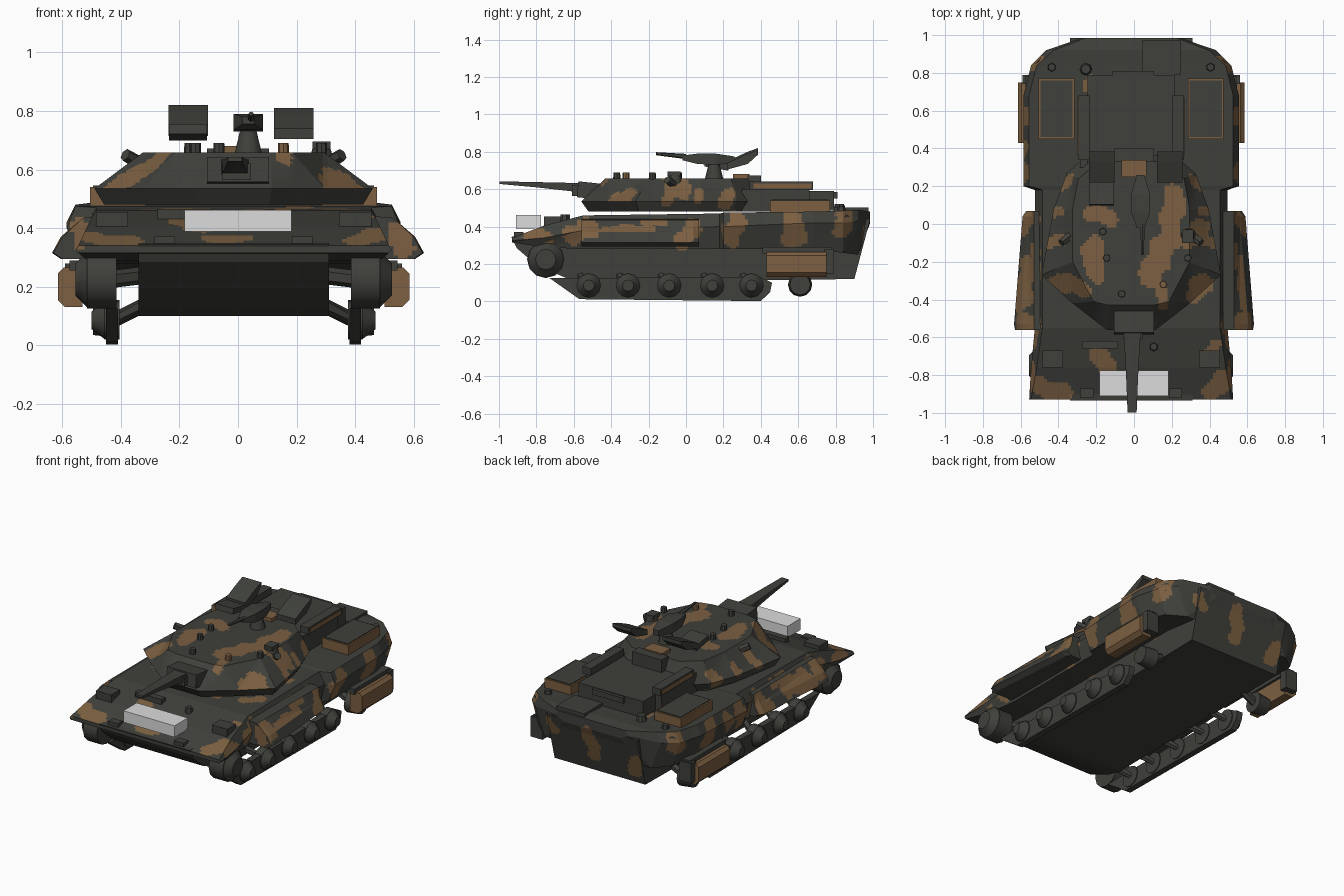
import bpy, bmesh, math
from mathutils import Vector, Matrix

cube = bpy.data.objects.get("Cube")
if cube:
    bpy.data.objects.remove(cube)

CX = -0.015


def material(name, colour):
    m = bpy.data.materials.new(name)
    m.use_nodes = True
    m.diffuse_color = (*colour, 1)
    m.node_tree.nodes["Principled BSDF"].inputs["Base Color"].default_value = (*colour, 1)
    return m


DARK = material("dark olive", (0.05, 0.052, 0.044))
BROWN = material("camouflage brown", (0.2, 0.115, 0.053))
PALE = material("pale grey", (0.72, 0.72, 0.72))

# Camouflage blotches: capsules (a, b, a, b, radius) on the plan, the sides and the ends
PLAN = [(-.22, .06, -.13, .03, .045), (-.2, -.26, -.22, -.12, .055), (-.36, -.3, -.26, -.35, .04),
        (.22, .16, .18, -.08, .055), (.17, -.1, .08, -.28, .065), (.15, -.43, .15, -.36, .03),
        (.3, -.08, .36, -.02, .05), (.38, -.32, .32, -.38, .04),
        (-.18, -.71, -.14, -.75, .06), (-.5, -.86, -.38, -.9, .05), (.42, -.88, .48, -.82, .05),
        (.4, -.7, .43, -.64, .03), (-.1, -.87, .02, -.87, .03),
        (-.24, .73, -.22, .74, .04), (.6, -.5, .57, -.2, .03), (-.6, -.42, -.6, -.25, .04),
        (-.58, -.03, -.58, .04, .04)]
SIDE = [(-.33, .54, -.3, .58, .035), (-.11, .53, -.07, .62, .03), (.06, .55, .07, .58, .025),
        (.2, .52, .24, .58, .035), (-.6, .36, -.52, .39, .055), (-.02, .32, .04, .4, .045),
        (.24, .34, .27, .43, .05), (.58, .34, .57, .44, .06), (.83, .38, .85, .46, .045),
        (-.84, .35, -.74, .345, .035), (-.22, .43, -.12, .42, .02)]
# Extra blotches on the -x flank
FLANK = [(-.4, .36, -.22, .39, .06), (.0, .35, .06, .33, .05), (.36, .36, .4, .42, .04)]
REAR = [(.0, .24, .02, .38, .05), (-.28, .2, -.3, .26, .05), (.28, .34, .3, .37, .04)]
FRONT = [(.54, .39, .57, .33, .035), (-.54, .4, -.54, .35, .03)]


def near(p, q, blobs):
    for a, b, c, d, r in blobs:
        start, line = Vector((a, b)), Vector((c - a, d - b))
        t = max(0, min(1, (Vector((p, q)) - start).dot(line) / max(line.length_squared, 1e-6)))
        wobble = 1 + 0.18 * math.sin(p * 45 + q * 31)
        if (Vector((p, q)) - start - line * t).length < r * wobble:
            return True
    return False


def paint(bm, step=0.016):
    # Cut the skin into a fine grid, then colour cells by position and direction
    for axis in range(3):
        lo = min(v.co[axis] for v in bm.verts)
        hi = max(v.co[axis] for v in bm.verts)
        normal = Vector([float(i == axis) for i in range(3)])
        for k in range(1, int((hi - lo) / step) + 1):
            bmesh.ops.bisect_plane(bm, geom=bm.verts[:] + bm.edges[:] + bm.faces[:],
                                   plane_co=normal * (lo + k * step - 0.0037), plane_no=normal)
    bm.normal_update()
    for f in bm.faces:
        c, n = f.calc_center_median(), f.normal
        if n.z < -0.5:
            continue
        hit = n.z > 0.5 and near(c.x, c.y, PLAN)
        hit = hit or (abs(n.x) > 0.4 and near(c.y, c.z, SIDE))
        hit = hit or (n.x < -0.4 and near(c.y, c.z, FLANK))
        hit = hit or (n.y > 0.5 and near(c.x, c.z, REAR))
        hit = hit or (n.y < -0.5 and near(c.x, c.z, FRONT))
        f.material_index = int(hit)


def finish(name, bm, mat=DARK, camo=False, smooth=False, shift=CX):
    bmesh.ops.translate(bm, verts=bm.verts, vec=(shift, 0, 0))
    bmesh.ops.recalc_face_normals(bm, faces=bm.faces)
    if camo:
        paint(bm)
    mesh = bpy.data.meshes.new(name)
    bm.to_mesh(mesh)
    bm.free()
    ob = bpy.data.objects.new(name, mesh)
    bpy.context.collection.objects.link(ob)
    mesh.materials.append(mat)
    if camo:
        mesh.materials.append(BROWN)
    if smooth:
        bpy.ops.object.select_all(action='DESELECT')
        ob.select_set(True)
        bpy.context.view_layer.objects.active = ob
        bpy.ops.object.shade_smooth_by_angle(angle=math.radians(40))


def loft(name, rings, mat=DARK, **kw):
    bm = bmesh.new()
    loops = [[bm.verts.new(p) for p in ring] for ring in rings]
    for a, b in zip(loops, loops[1:]):
        for i in range(len(a)):
            j = (i + 1) % len(a)
            bm.faces.new((a[i], a[j], b[j], b[i]))
    bm.faces.new(loops[0])
    bm.faces.new(loops[-1])
    finish(name, bm, mat, **kw)


def bar(name, x, sections, **kw):
    # Square-sided bar along y; each section is y, half width, low z, high z
    loft(name, [[(x - w, y, lo), (x + w, y, lo), (x + w, y, hi), (x - w, y, hi)]
                for y, w, lo, hi in sections], **kw)


def box(name, x, y, z, mat=DARK, tilt=0, **kw):
    bm = bmesh.new()
    bmesh.ops.create_cube(bm, size=1)
    for v in bm.verts:
        v.co = Vector((v.co.x * (x[1] - x[0]), v.co.y * (y[1] - y[0]), v.co.z * (z[1] - z[0])))
    bmesh.ops.rotate(bm, verts=bm.verts, matrix=Matrix.Rotation(math.radians(tilt), 3, 'X'))
    bmesh.ops.translate(bm, verts=bm.verts, vec=(sum(x) / 2, sum(y) / 2, sum(z) / 2))
    finish(name, bm, mat, **kw)


def rod(name, a, b, r1, r2, sides=10, mat=DARK):
    a, b = Vector(a), Vector(b)
    bm = bmesh.new()
    bmesh.ops.create_cone(bm, cap_ends=True, segments=sides, radius1=r1, radius2=r2, depth=(b - a).length)
    turn = (b - a).to_track_quat('Z', 'Y').to_matrix()
    bmesh.ops.rotate(bm, verts=bm.verts, matrix=turn)
    bmesh.ops.translate(bm, verts=bm.verts, vec=(a + b) / 2)
    finish(name, bm, mat, smooth=True)


def mirrored(half):
    return half + [(-p[0], *p[1:]) for p in reversed(half)]


# Upper hull: y, three heights, three half widths
sections = [(-.93, .315, .325, .34, .53, .54, .53), (-.76, .29, .34, .405, .5, .53, .5),
            (-.55, .28, .38, .46, .48, .51, .47), (.18, .28, .4, .47, .48, .51, .47),
            (.2, .28, .4, .475, .52, .57, .54), (.68, .28, .42, .48, .52, .57, .54),
            (.84, .26, .42, .485, .48, .53, .5), (.92, .25, .43, .49, .38, .45, .41),
            (.985, .42, .45, .48, .2, .26, .24)]
loft("upper_hull", [mirrored([(s[4 + i], s[0], s[1 + i]) for i in range(3)]) for s in sections], camo=True)

# Lower hull tub
tub = [(-.935, .345), (-.905, .285), (-.8, .195), (-.64, .125), (-.54, .1),
       (.9, .12), (.985, .44), (.6, .46), (-.6, .4)]
loft("lower_hull", [[(x, y, z) for y, z in tub] for x in (-.325, .325)], camo=True)

# Turret shell
plan = [(.13, -.56), (.31, -.42), (.475, -.27), (.41, .08), (.34, .27), (.2, .39)]
top = [(.12, -.43), (.2, -.41), (.31, -.2), (.31, .08), (.28, .24), (.17, .33)]
loft("turret", [mirrored([(x * .93, y * .93, .48) for x, y in plan]),
                mirrored([(x, y, .535) for x, y in plan]),
                mirrored([(x, y, .658) for x, y in top])], camo=True)
box("turret_bustle", (-.23, .23), (.3, .79), (.485, .59))
box("bustle_rear_rail", (-.1, .12), (.77, .81), (.55, .585))

# Main gun and mantlet
box("mantlet", (-.09, .12), (-.58, -.44), (.55, .635), tilt=-6)
box("mantlet_recess", (-.04, .06), (-.61, -.5), (.565, .62))
bar("gun_barrel", .005, [(-.54, .05, .575, .635), (-.62, .042, .59, .634),
                         (-.8, .032, .61, .638), (-.998, .024, .628, .642)])

# Roof sights, studs and vents
for i, (x, y) in enumerate([(-.15, -.04), (-.13, -.18), (-.05, -.37), (.17, -.32), (.3, -.18)]):
    rod("roof_stud", (x, y, .64), (x, y, .69), .02, .018, 8, BROWN if i == 3 else DARK)
rod("commander_cupola", (.3, -.06, .63), (.3, -.06, .68), .045, .03)
box("cupola_sight", (.27, .33), (-.1, -.03), (.67, .695))
box("gunner_hatch", (-.05, .08), (.25, .34), (.64, .68), BROWN)
box("hatch_rear_box", (-.09, .12), (.33, .4), (.59, .672))

# Roof weapon station with its raised panels
rod("weapon_pedestal", (.05, .15, .65), (.05, .15, .75), .05, .025)
bar("weapon_body", .05, [(-.02, .02, .755, .78), (.06, .05, .735, .79),
                         (.16, .05, .73, .79), (.26, .02, .74, .775)])
rod("weapon_barrel", (.06, 0, .775), (.06, -.16, .79), .014, .008, 6)
for name, x, rise in (("left_panel", .205, 0), ("right_panel", -.155, .01)):
    bar(name, x, [(.22, .067, .705 + rise, .74 + rise), (.33, .067, .735 + rise, .79 + rise),
                  (.385, .067, .785 + rise, .81 + rise)])
box("right_panel_front", (-.22, -.09), (.1, .23), (.71, .745), tilt=-10)

# Pale block on the front slope
box("front_block", (-.183, .183), (-.91, -.775), (.388, .462), PALE, shift=0)

for s in (-1, 1):
    def span(a, b):
        return tuple(sorted((s * a, s * b)))

    # Flared side skirts
    rings = []
    for y, out in ((-.56, .63), (-.53, .635), (.04, .59), (.07, .57)):
        rings.append([(s * x, y, z) for x, z in
                      [(.47, .44), (.53, .435), (out - .03, .37), (out, .315), (out - .03, .295), (.47, .295)]])
    loft("side_skirt", rings, camo=True, shift=0)

    # Front fender lamps, tow hooks and turret launchers
    box("fender_lamp", span(.36, .47), (-.76, -.67), (.4, .455))
    box("tow_hook", span(.2, .27), (-.92, -.87), (.345, .372))
    rod("turret_launcher", (s * .32, -.06, .62), (s * .37, -.1, .65), .025, .022, 6)

    # Storage boxes beside the rear hull, with chamfered outer edges
    loft("rear_side_box", [[(s * x, y, z) for x, z in
                            [(.515, .13), (.575, .13), (.6, .155), (.6, .245), (.58, .265), (.515, .265)]]
                           for y in (.43, .75)], BROWN)
    box("side_box_hanger", span(.5, .56), (.41, .78), (.255, .29))
    box("side_box_strap", span(.49, .575), (.74, .79), (.15, .28))

    # Rear deck lids and rails
    box("deck_lid_trim", span(.3, .49), (.45, .77), (.47, .54), BROWN)
    box("deck_lid", span(.31, .48), (.46, .76), (.5, .545))
    box("deck_rail", span(.22, .28), (.34, .68), (.595, .64))
    box("deck_rail_trim", span(.275, .283), (.36, .67), (.605, .63), BROWN)
    box("rail_support", span(.23, .27), (.3, .66), (.48, .6))
    rod("rear_lamp", (s * .42, .83, .47), (s * .42, .83, .51), .025, .02, 6)
    rod("rear_corner_lamp", (s * .47, .84, .43), (s * .495, .865, .435), .03, .03, 6)

    # Running gear
    track = [(-.73, .125), (-.57, .012), (.4, .002), (.45, .05), (.46, .1), (.4, .13)]
    loft("track", [[(s * x, y, z) for y, z in track] for x in (.395, .435)])
    for y in (-.52, -.31, -.09, .14, .35):
        rod("road_wheel", (s * .39, y, .085), (s * .44, y, .085), .066, .066, 12)
        rod("wheel_hub", (s * .44, y, .085), (s * .485, y, .085), .064, .03, 12)
        rod("wheel_arm", (s * .3, y - .05, .14), (s * .4, y, .09), .025, .018, 6)
    rod("front_sprocket", (s * .4, -.75, .225), (s * .5, -.75, .225), .1, .1, 12)
    rod("sprocket_hub", (s * .5, -.75, .225), (s * .54, -.75, .225), .095, .055, 12)
    rod("sprocket_axle", (s * .3, -.68, .24), (s * .42, -.75, .225), .03, .03, 6)
    rod("rear_idler", (s * .39, .61, .09), (s * .48, .61, .09), .065, .055, 12)
    rod("idler_axle", (s * .3, .61, .14), (s * .4, .61, .09), .025, .025, 6)

# Rear deck hatch, filler cap and front slope bar
box("rear_hatch", (.06, .26), (.79, .975), (.475, .503))
rod("filler_cap", (-.24, .82, .47), (-.24, .82, .52), .035, .025, 8)
box("slope_bar", (-.26, -.07), (-.66, -.62), (.43, .465))
rod("slope_cap", (.12, -.65, .42), (.12, -.65, .465), .025, .02, 6)
